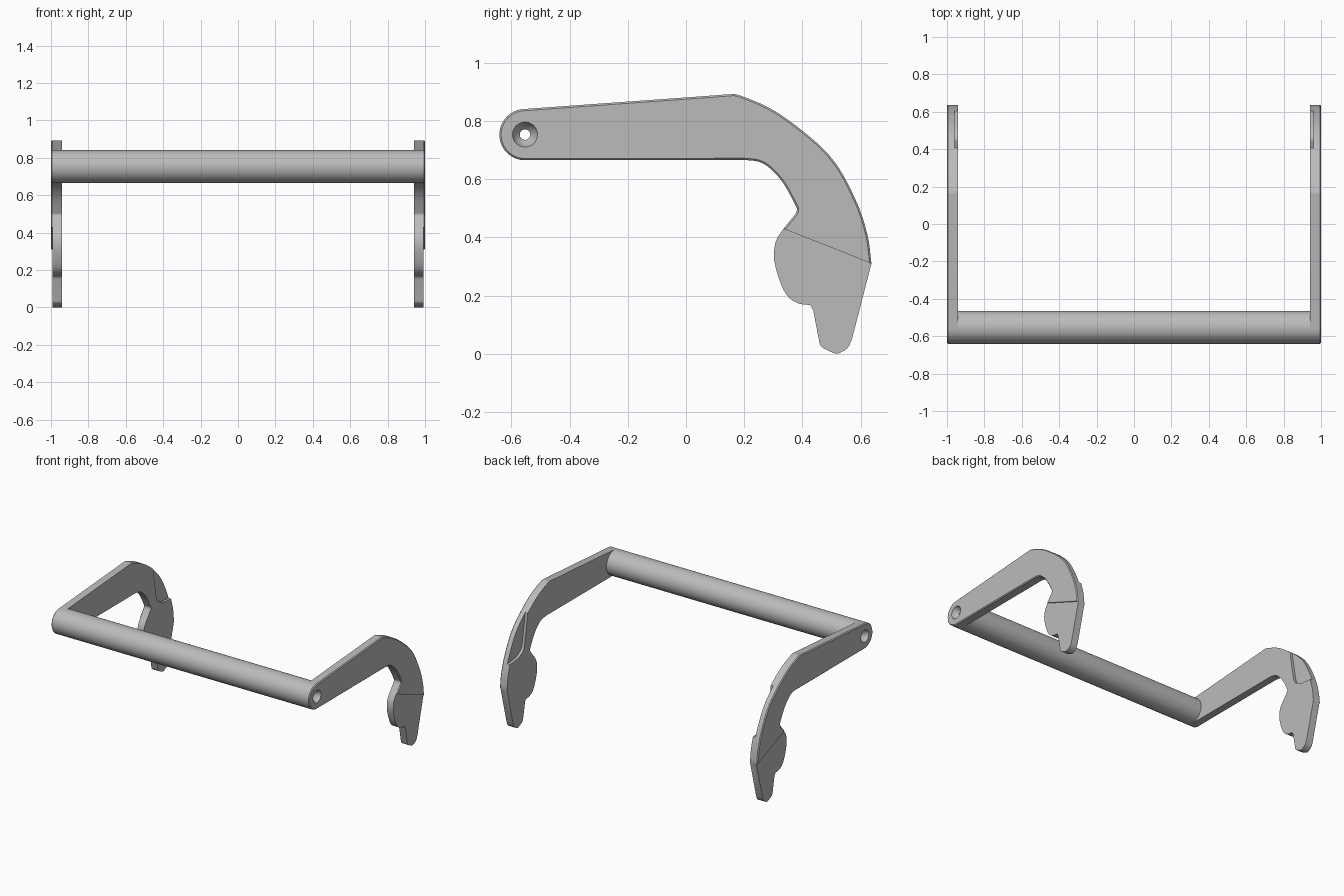
import bpy
import bmesh
from math import cos, sin, pi, radians
from mathutils import Vector

cube = bpy.data.objects.get("Cube")
if cube:
    bpy.data.objects.remove(cube, do_unlink=True)

grey = bpy.data.materials.new("plain_grey")
grey.use_nodes = True
GREY = (0.5, 0.5, 0.5, 1)
grey.diffuse_color = GREY
grey.node_tree.nodes["Principled BSDF"].inputs["Base Color"].default_value = GREY

PIVOT_Y, PIVOT_Z, BAR_R, BORE_R = -0.553, 0.753, 0.088, 0.018
INNER_X, OUTER_X = 0.942, 1.0


def make_object(name, bm):
    bmesh.ops.recalc_face_normals(bm, faces=bm.faces)
    mesh = bpy.data.meshes.new(name)
    bm.to_mesh(mesh)
    bm.free()
    mesh.materials.append(grey)
    obj = bpy.data.objects.new(name, mesh)
    bpy.context.collection.objects.link(obj)
    return obj


def smooth_path(points, steps=4):
    """Catmull-Rom curve through the points, ends included."""
    p = [Vector(q) for q in points]
    p = [2 * p[0] - p[1]] + p + [2 * p[-1] - p[-2]]
    out = []
    for a, b, c, d in zip(p, p[1:], p[2:], p[3:]):
        for i in range(steps):
            t = i / steps
            out.append(0.5 * (2 * b + (c - a) * t + (2 * a - 5 * b + 4 * c - d) * t**2
                              + (3 * b - a - 3 * c + d) * t**3))
    return out + [p[-2]]


def prism(name, outline, x0, x1, bevel=0):
    """Extrude a (y, z) outline from x0 to x1, bevelling the rim at x1."""
    bm = bmesh.new()
    base = bm.faces.new([bm.verts.new((x0, y, z)) for y, z in outline])
    ext = bmesh.ops.extrude_face_region(bm, geom=[base], use_keep_orig=True)["geom"]
    verts = [g for g in ext if isinstance(g, bmesh.types.BMVert)]
    bmesh.ops.translate(bm, verts=verts, vec=(x1 - x0, 0, 0))
    if bevel:
        rim = [e for e in bm.edges if all(abs(v.co.x - x1) < 1e-5 for v in e.verts)]
        bmesh.ops.bevel(bm, geom=rim, offset=bevel, segments=1, affect='EDGES')
    return make_object(name, bm)


def lathe(name, profile, closed, sides=64):
    """Spin an (x, radius) profile about the pivot axis."""
    bm = bmesh.new()
    rings = [[bm.verts.new((x, PIVOT_Y + r * cos(2 * pi * k / sides),
                            PIVOT_Z + r * sin(2 * pi * k / sides)))
              for k in range(sides)] for x, r in profile]
    pairs = list(zip(rings, rings[1:]))
    if closed:
        pairs.append((rings[-1], rings[0]))
    else:
        bm.faces.new(rings[0])
        bm.faces.new(rings[-1])
    for a, b in pairs:
        for k in range(sides):
            n = (k + 1) % sides
            bm.faces.new((a[k], a[n], b[n], b[k]))
    return make_object(name, bm)


def activate(obj):
    bpy.ops.object.select_all(action='DESELECT')
    obj.select_set(True)
    bpy.context.view_layer.objects.active = obj


def cut(obj, cutter):
    cutter.hide_render = True
    mod = obj.modifiers.new("cut", 'BOOLEAN')
    mod.operation, mod.solver, mod.object = 'DIFFERENCE', 'EXACT', cutter
    activate(obj)
    bpy.ops.object.modifier_apply(modifier=mod.name)
    bpy.data.objects.remove(cutter, do_unlink=True)


# Arm outline: round pivot end, hooked back edge, lower toe, inner edge
pivot_end = [(PIVOT_Y + BAR_R * cos(radians(a)), PIVOT_Z + BAR_R * sin(radians(a)))
             for a in range(270, 93, -8)]
back_edge = smooth_path([(0.10, 0.888), (0.145, 0.891), (0.187, 0.887), (0.32, 0.825),
                         (0.49, 0.685), (0.58, 0.535), (0.623, 0.41), (0.637, 0.31)])
toe = smooth_path([(0.57, 0.05), (0.555, 0.02), (0.525, 0.002), (0.505, 0.004),
                   (0.468, 0.022), (0.458, 0.04)], 3)
heel = smooth_path([(0.437, 0.15), (0.425, 0.167), (0.39, 0.172), (0.355, 0.192),
                    (0.328, 0.235), (0.303, 0.32), (0.308, 0.385), (0.335, 0.43)], 3)
inner_edge = smooth_path([(0.376, 0.48), (0.381, 0.494), (0.376, 0.51), (0.335, 0.585),
                          (0.29, 0.636), (0.25, 0.66), (0.20, 0.666)], 3)
outline = pivot_end + back_edge + toe + heel + inner_edge
arms = prism("side_arms", outline, INNER_X, OUTER_X, bevel=0.006)

# Thinner lower part below the slanted seam
cut(arms, prism("step_cutter", [(0.235, 0.47), (0.737, 0.27), (0.737, -0.1), (0.235, -0.1)],
                0.992, 1.1))

# Shallow recess on the inner face along the back edge
recess = smooth_path([(0.40, 0.80), (0.43, 0.62), (0.447, 0.535), (0.47, 0.508),
                      (0.53, 0.483), (0.70, 0.47)], 3)
cut(arms, prism("recess_cutter", recess + [(0.70, 0.90), (0.385, 0.90)], 0.9, 0.961))

# Countersunk pivot hole
cut(arms, lathe("hole_cutter", [(0.9, BORE_R), (0.962, BORE_R), (0.972, 0.028),
                                (0.985, 0.038), (1.0, 0.043), (1.05, 0.043)], False))

# Mirror the arm to the other side
mirror = arms.modifiers.new("mirror", 'MIRROR')
mirror.use_axis[0] = True
activate(arms)
bpy.ops.object.modifier_apply(modifier=mirror.name)

# Hollow-bored cross bar between the arms
bar = lathe("cross_bar", [(-INNER_X, BORE_R), (-INNER_X, BAR_R),
                          (INNER_X, BAR_R), (INNER_X, BORE_R)], True)

for obj in (arms, bar):
    activate(obj)
    bpy.ops.object.shade_smooth_by_angle(angle=radians(30))
